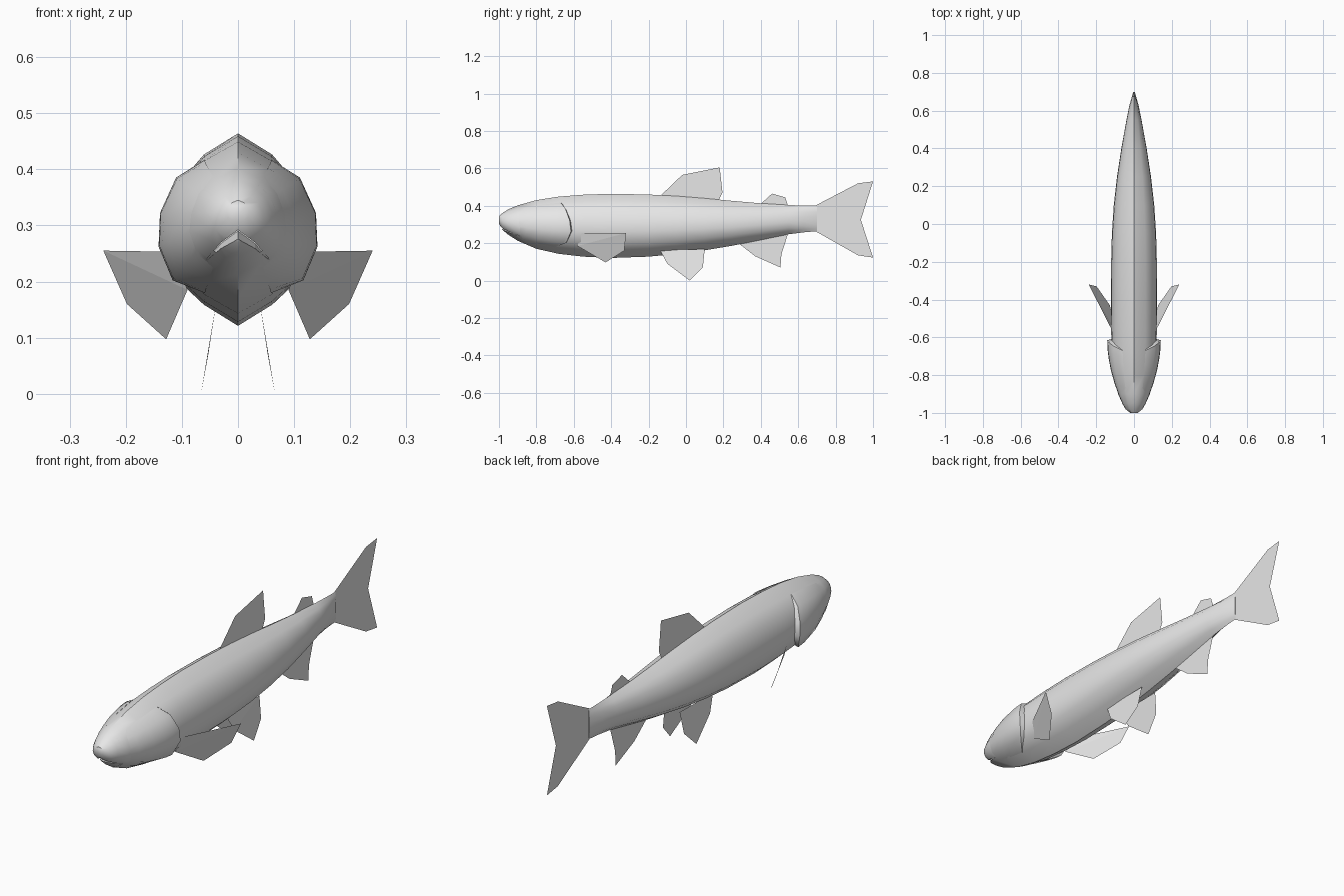
import bpy, bmesh, math
from mathutils import Vector

if "Cube" in bpy.data.objects:
    bpy.data.objects.remove(bpy.data.objects["Cube"])

grey = bpy.data.materials.new("fish grey")
grey.diffuse_color = (0.8, 0.8, 0.8, 1)
grey.use_nodes = True
grey.node_tree.nodes["Principled BSDF"].inputs["Base Color"].default_value = grey.diffuse_color

# Body stations: y, bottom z, top z, half width
STATIONS = [
    (-1.0, .305, .345, .020), (-.98, .270, .362, .045), (-.95, .245, .381, .062),
    (-.90, .213, .402, .084), (-.80, .170, .430, .106), (-.68, .143, .449, .119),
    (-.55, .128, .459, .121), (-.40, .121, .464, .122), (-.20, .128, .460, .121),
    (-.05, .142, .452, .117), (.10, .162, .440, .107), (.25, .187, .426, .090),
    (.40, .217, .413, .067), (.55, .248, .404, .040), (.63, .258, .401, .024),
    (.70, .264, .400, .004)]
# Half cross-section from back ridge to belly keel
SECTION = [(0, 1), (.5, .78), (.81, .52), (.97, .15), (1, -.18),
           (.86, -.54), (.5, -.78), (0, -1)]


def station(y):
    for a, b in zip(STATIONS, STATIONS[1:]):
        if y <= b[0]:
            t = (y - a[0]) / (b[0] - a[0])
            return [p + (q - p) * t for p, q in zip(a, b)]
    return STATIONS[-1]


def surface(y, k, side=1, flare=0):
    _, lo, hi, w = station(y)
    u, v = SECTION[k]
    out = Vector((u, 0, v)).normalized() * flare
    return Vector((side * (u * w + out.x), y, (lo + hi) / 2 + v * (hi - lo) / 2 + out.z))


def make(name, verts, faces, smooth=None, fix=False):
    mesh = bpy.data.meshes.new(name)
    mesh.from_pydata([tuple(v) for v in verts], [], faces)
    mesh.materials.append(grey)
    if fix:
        bm = bmesh.new()
        bm.from_mesh(mesh)
        bmesh.ops.recalc_face_normals(bm, faces=bm.faces)
        bm.to_mesh(mesh)
        bm.free()
    ob = bpy.data.objects.new(name, mesh)
    bpy.context.collection.objects.link(ob)
    if smooth:
        bpy.ops.object.select_all(action='DESELECT')
        ob.select_set(True)
        bpy.context.view_layer.objects.active = ob
        bpy.ops.object.shade_smooth_by_angle(angle=math.radians(smooth))
    return ob


def grid_faces(rows, cols, wrap=False):
    return [(r * cols + c, r * cols + (c + 1) % cols,
             (r + 1) * cols + (c + 1) % cols, (r + 1) * cols + c)
            for r in range(rows - 1) for c in range(cols if wrap else cols - 1)]


# Body: lofted closed tube
ring = [(k, 1) for k in range(8)] + [(k, -1) for k in range(6, 0, -1)]
n = len(ring)
verts = [surface(s[0], k, side) for s in STATIONS for k, side in ring]
faces = grid_faces(len(STATIONS), n, True)
faces += [tuple(range(n)), tuple(range(len(verts) - n, len(verts)))]
body = make("body", verts, faces, 50, True)

# Mouth: arched wedge cut that closes toward the back
arch = [(-.09, .208), (-.063, .232), (-.03, .270), (0, .292),
        (.03, .270), (.063, .232), (.09, .208)]
verts = []
for y, gap in ((-1.05, .026), (-.89, .002)):
    verts += [(x, y, z) for x, z in arch] + [(x, y, z - gap) for x, z in reversed(arch)]
m = len(arch) * 2
faces = [(i, (i + 1) % m, m + (i + 1) % m, m + i) for i in range(m)]
faces += [(i, i + 1, m - 2 - i, m - 1 - i) for i in range(6)]
faces += [tuple(m + j for j in (i, i + 1, m - 2 - i, m - 1 - i)) for i in range(6)]
cutter = make("mouth_cutter", verts, faces, None, True)
cutter.hide_render = True
cutter.hide_viewport = True
cut = body.modifiers.new("mouth", 'BOOLEAN')
cut.operation = 'DIFFERENCE'
cut.solver = 'EXACT'
cut.object = cutter

# Gill covers: flared shells with a lip folded back to the body
REAR = {1: -.67, 2: -.645, 3: -.622, 4: -.615, 5: -.64, 6: -.70}
FLARE = {1: .001, 2: .016, 3: .023, 4: .022, 5: .016, 6: .001}
for side, label in ((1, "right"), (-1, "left")):
    verts = []
    for k in range(1, 7):
        for t in (0, .25, .5, .7, .85, .95, 1):
            verts.append(surface(-.93 + (REAR[k] + .93) * t, k, side, FLARE[k] * math.sin(t * 1.57) ** 1.3))
        verts.append(surface(REAR[k] + .006, k, side, -.003))
    faces = grid_faces(6, 8)
    if side > 0:
        faces = [f[::-1] for f in faces]
    make("gill_cover_" + label, verts, faces, 50)

# Middle fins: flat sheets given as (y, z) outlines
FINS = {
    "dorsal_fin": [(-.14, .45), (-.02, .565), (.18, .605), (.195, .47), (.175, .43)],
    "adipose_fin": [(.40, .41), (.46, .465), (.53, .445), (.545, .40)],
    "anal_fin": [(.28, .20), (.37, .13), (.505, .07), (.51, .14), (.545, .25)],
    "tail_fin": [(.69, .40), (.92, .52), (1, .53), (.935, .325), (1, .123),
                 (.92, .135), (.69, .265)]}
for name, outline in FINS.items():
    faces = [tuple(range(len(outline)))]
    if name == "tail_fin":
        faces = [(0, 1, 2, 3), (3, 4, 5, 6), (0, 3, 6)]
    make(name, [(0, y, z) for y, z in outline], faces)

# Paired fins
PECTORAL = [(.115, -.565, .253), (.24, -.32, .255), (.198, -.33, .16),
            (.128, -.43, .097), (.09, -.58, .185)]
PELVIC = [(.038, -.14, .165), (.051, -.10, .09), (.066, .02, 0),
          (.053, .09, .07), (.038, .10, .168)]
for s, label in ((1, "right"), (-1, "left")):
    for name, pts in (("pectoral_fin_", PECTORAL), ("pelvic_fin_", PELVIC)):
        make(name + label, [(s * x, y, z) for x, y, z in pts], [(0, 1, 4), (1, 2, 3, 4)])
